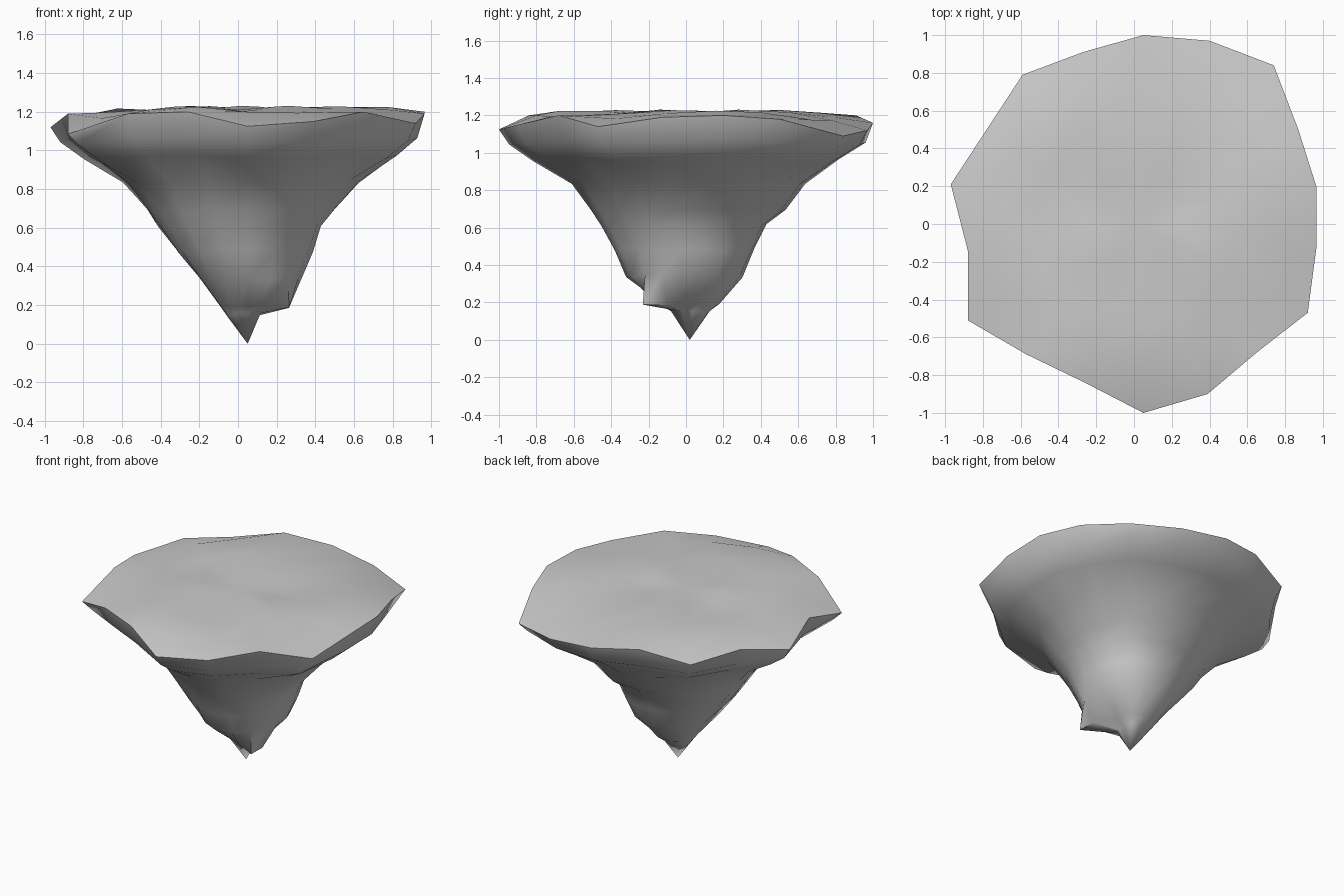
import bpy, bmesh, math, random

if "Cube" in bpy.data.objects:
    bpy.data.objects.remove(bpy.data.objects["Cube"])
random.seed(4)

# Rim of the slab: x, y, z going clockwise seen from above
RIM = [(.05, 1, 1.16), (.40, .97, 1.12), (.74, .84, 1.09), (.87, .5, 1.18),
       (.965, .2, 1.20), (.965, -.13, 1.19), (.92, -.47, 1.14), (.65, -.68, 1.20),
       (.39, -.90, 1.15), (.05, -1, 1.125), (-.26, -.84, 1.20), (-.57, -.69, 1.19),
       (-.88, -.51, 1.085), (-.88, -.14, 1.19), (-.97, .21, 1.12), (-.78, .5, 1.18),
       (-.59, .79, 1.13), (-.27, .91, 1.20)]
# Underside levels: z, left, right, front, back reach, share of rim outline
LEVELS = [(1.055, -.90, .98, -.87, 1.01, .9), (.965, -.81, .86, -.80, .79, .65),
          (.84, -.61, .63, -.60, .64, .5), (.69, -.48, .49, -.51, .54, .4),
          (.61, -.43, .42, -.46, .42, .3), (.48, -.32, .39, -.39, .36, .25),
          (.34, -.19, .34, -.33, .30, .2), (.195, -.09, .18, -.12, .18, 0),
          (.155, -.06, .11, -.08, .13, 0)]
CX, CY = .05, .02


def bridge(bm, a, b):
    n = len(a)
    for i in range(n):
        bm.faces.new((a[i], a[(i + 1) % n], b[(i + 1) % n], b[i]))


def level_ring(bm, z, x0, x1, y0, y1, share):
    ring = []
    for x, y, rz in RIM:
        ang = math.atan2(y - CY, x - CX)
        c, s = math.cos(ang), math.sin(ang)
        ex = ((x1 if c > 0 else x0) - CX) * abs(c)
        ey = ((y1 if s > 0 else y0) - CY) * abs(s)
        r = math.hypot(ex, ey)
        k = (x1 - x0 + y1 - y0) / 3.94
        r = r * (1 - share) + math.hypot(x - CX, y - CY) * k * share
        if .18 < z < .3:  # knob low on the front right corner
            r += .2 * math.exp(-((ang + .8) / .38) ** 2)
        lift = .3 * (rz - 1.16) if z > .9 else random.uniform(-.01, .01)
        ring.append(bm.verts.new((CX + r * c, CY + r * s, z + lift)))
    return ring


# Rocky tapering underside and uneven top in one closed mesh
bm = bmesh.new()
rim = [bm.verts.new(p) for p in RIM]
outer = rim
for lv in LEVELS:
    ring = level_ring(bm, *lv)
    bridge(bm, outer, ring)
    outer = ring
tip = bm.verts.new((CX, CY, 0))
for i in range(len(outer)):
    bm.faces.new((outer[i], outer[(i + 1) % len(outer)], tip))

# Gently rolling top surface
outer = rim
for f, keep in ((.8, .3), (.55, .1), (.28, 0)):
    ring = []
    for i, (x, y, z) in enumerate(RIM):
        wave = .014 * math.sin(i * 1.05 + f * 5)
        ring.append(bm.verts.new((x * f, y * f, 1.217 + (z - 1.217) * keep + wave)))
    bridge(bm, ring, outer)
    outer = ring
mid = bm.verts.new((0, 0, 1.21))
for i in range(len(outer)):
    bm.faces.new((outer[(i + 1) % len(outer)], outer[i], mid))

bmesh.ops.recalc_face_normals(bm, faces=bm.faces)
mesh = bpy.data.meshes.new("floating_rock")
bm.to_mesh(mesh)
bm.free()
rock = bpy.data.objects.new("floating_rock", mesh)
bpy.context.collection.objects.link(rock)
bpy.context.view_layer.objects.active = rock
rock.select_set(True)
bpy.ops.object.shade_smooth_by_angle(angle=math.radians(55))
